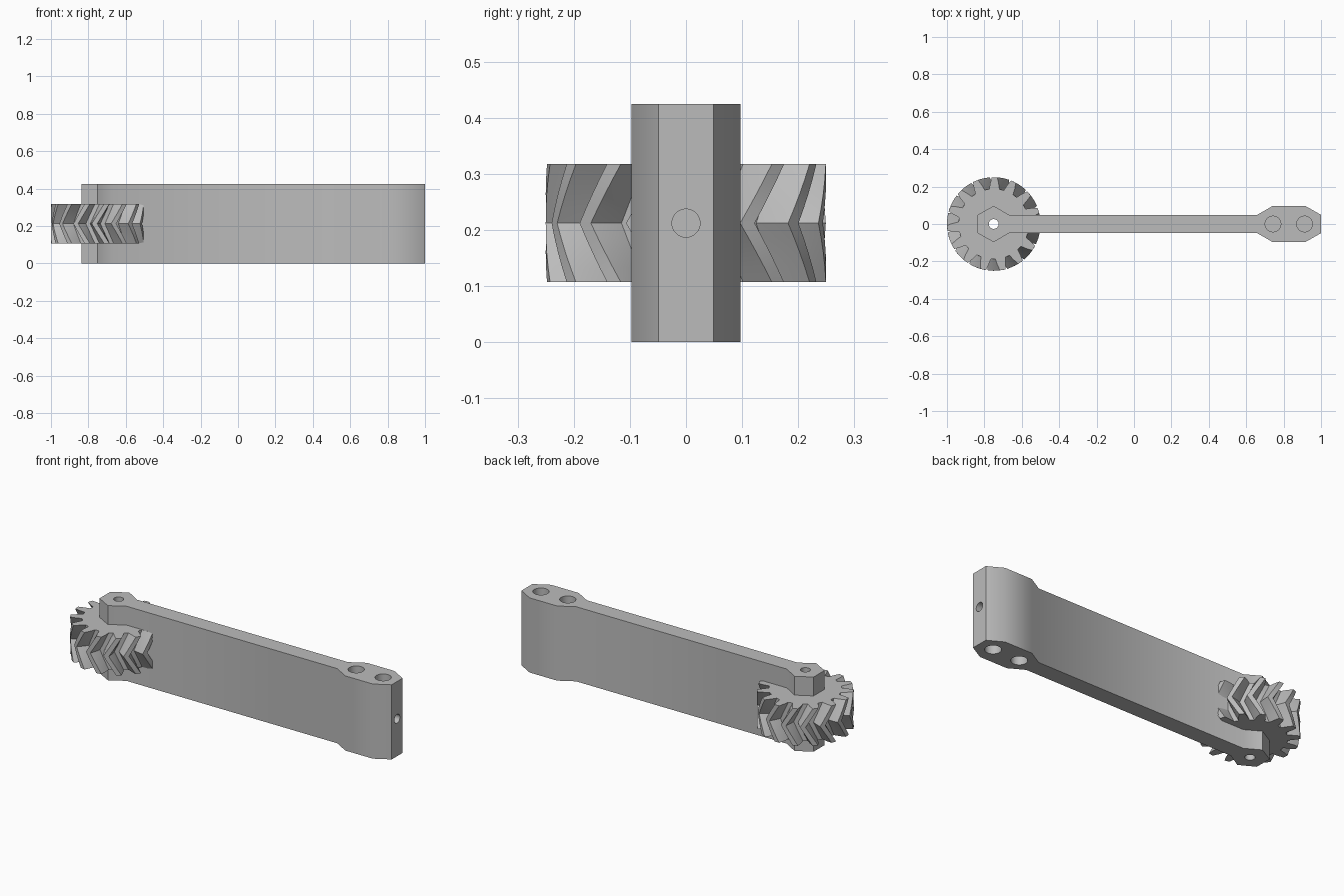
import bpy, bmesh, math
from mathutils import Matrix

default = bpy.data.objects.get("Cube")
if default:
    bpy.data.objects.remove(default, do_unlink=True)

HEIGHT = 0.424
MID = HEIGHT / 2
PIVOT_X = -0.75

grey = bpy.data.materials.new("plain grey")
grey.use_nodes = True
colour = (0.5, 0.5, 0.5, 1)
grey.diffuse_color = colour
grey.node_tree.nodes["Principled BSDF"].inputs["Base Color"].default_value = colour


def loft(name, rings):
    """Skin a stack of matching rings and cap both ends."""
    bm = bmesh.new()
    loops = [[bm.verts.new(p) for p in ring] for ring in rings]
    n = len(loops[0])
    for low, high in zip(loops, loops[1:]):
        for i in range(n):
            j = (i + 1) % n
            bm.faces.new((low[i], low[j], high[j], high[i]))
    bm.faces.new(loops[0][::-1])
    bm.faces.new(loops[-1])
    bmesh.ops.recalc_face_normals(bm, faces=bm.faces)
    mesh = bpy.data.meshes.new(name)
    bm.to_mesh(mesh)
    bm.free()
    mesh.materials.append(grey)
    obj = bpy.data.objects.new(name, mesh)
    bpy.context.collection.objects.link(obj)
    return obj


def cylinder(name, radius, length, centre, along_x=False):
    bpy.ops.mesh.primitive_cylinder_add(vertices=48, radius=radius, depth=length, location=centre,
                                        rotation=(0, math.pi / 2 if along_x else 0, 0))
    obj = bpy.context.object
    obj.name = name
    obj.data.materials.append(grey)
    return obj


def finish(obj, cutters):
    """Drill the holes, then smooth the shallow edges."""
    bpy.ops.object.select_all(action="DESELECT")
    obj.select_set(True)
    bpy.context.view_layer.objects.active = obj
    for cutter in cutters:
        mod = obj.modifiers.new("hole", "BOOLEAN")
        mod.object = cutter
        mod.operation = "DIFFERENCE"
        mod.solver = "EXACT"
        bpy.ops.object.modifier_apply(modifier=mod.name)
    bpy.ops.object.shade_smooth_by_angle(angle=math.radians(32))


# Arm: hexagonal pivot end, slim bar and wide bevelled end
half = [(-0.836, 0.049), (PIVOT_X, 0.097), (-0.667, 0.048),
        (0.657, 0.048), (0.742, 0.097), (0.915, 0.097), (1.0, 0.049)]
outline = half + [(x, -y) for x, y in reversed(half)]
arm = loft("arm", [[(x, y, z) for x, y in outline] for z in (0, HEIGHT)])

# Herringbone gear: one tooth profile repeated, twisted towards mid height
TEETH, TWIST, PHASE = 15, 15, 17
GEAR_HALF = 0.105
tooth = [(-8.3, 0.188), (-5.8, 0.22), (-3.3, 0.25), (3.3, 0.25), (5.8, 0.22), (8.3, 0.188)]


def gear_ring(t):
    turn = PHASE - TWIST * (1 - abs(t))
    ring = []
    for k in range(TEETH):
        for angle, r in tooth:
            a = math.radians(turn + k * 360 / TEETH + angle)
            ring.append((PIVOT_X + r * math.cos(a), r * math.sin(a), MID + t * GEAR_HALF))
    return ring


gear = loft("gear", [gear_ring(i / 4) for i in range(-4, 5)])

# Holes: through bore at the pivot, blind sockets in the wide end
bore = cylinder("pivot_bore_cutter", 0.026, 1, (PIVOT_X, 0, MID))
sockets = [cylinder("socket_cutter", 0.042, 0.2, (x, 0, z))
           for x in (0.743, 0.912) for z in (0, HEIGHT)]
end_hole = cylinder("end_hole_cutter", 0.025, 0.2, (1.0, 0, MID), True)

finish(arm, [bore, end_hole] + sockets)
finish(gear, [bore])

for cutter in [bore, end_hole] + sockets:
    bpy.data.objects.remove(cutter, do_unlink=True)
